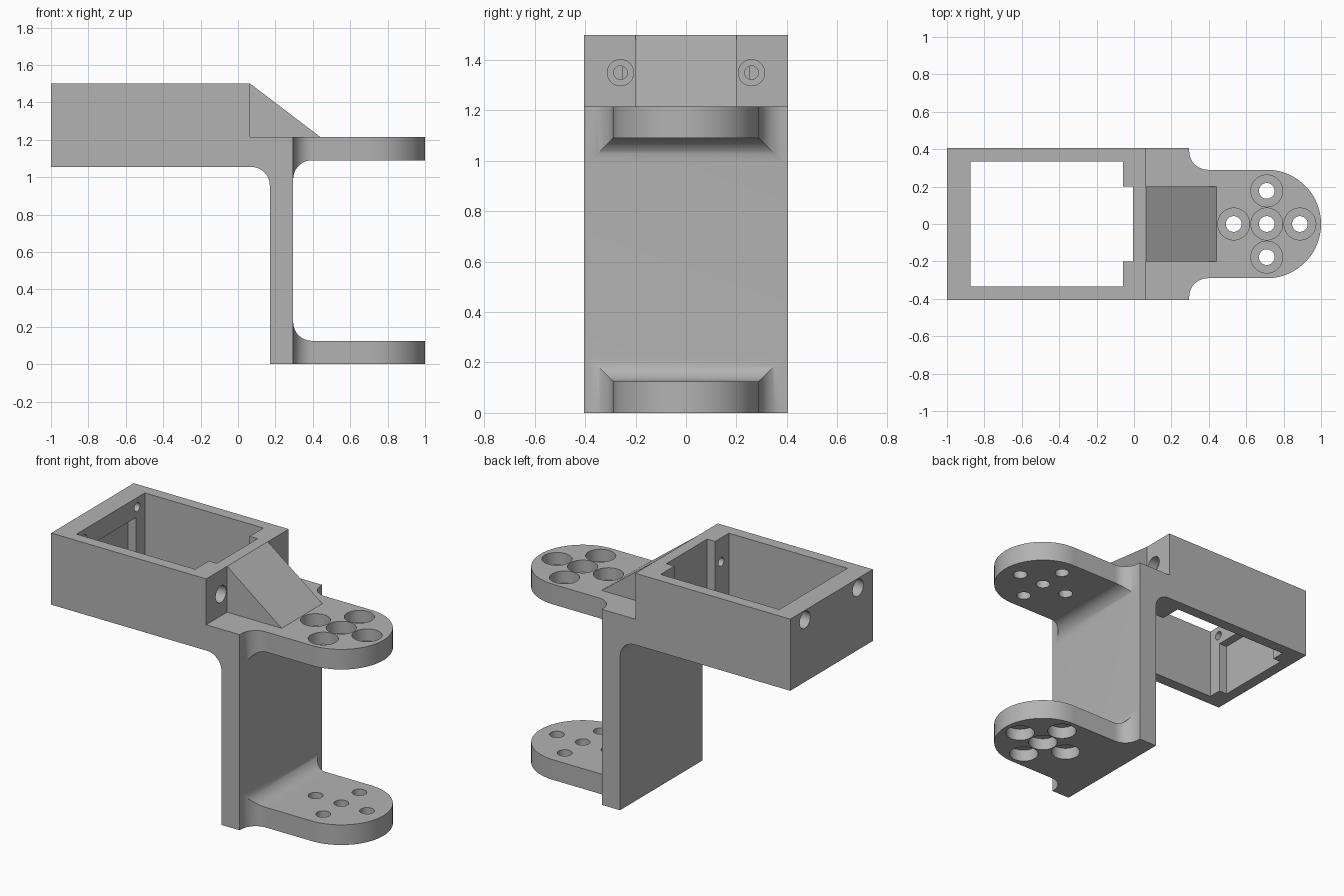
import bpy, bmesh
from math import pi, cos, sin, radians
from mathutils import Matrix, Vector

if "Cube" in bpy.data.objects:
    bpy.data.objects.remove(bpy.data.objects["Cube"])

grey = bpy.data.materials.new("light_grey")
COLOUR = (0.45, 0.45, 0.45, 1)
grey.use_nodes = True
grey.diffuse_color = COLOUR
grey.node_tree.nodes["Principled BSDF"].inputs["Base Color"].default_value = COLOUR

# Main dimensions
HALF = 0.405           # half width of body
FLOOR, RIM = 1.055, 1.5
DECK = 1.215           # top of upper flange
BACK, FACE = 0.17, 0.295
THICK, R = 0.125, 0.1  # flange thickness, fillet radius
TONGUE = 0.29          # flange half width
HUB = 0.71             # centre of flange end


def arc(cx, cz, r, start, end, steps=12):
    angles = [radians(start + (end - start) * i / steps) for i in range(steps + 1)]
    return [(cx + r * cos(a), cz + r * sin(a)) for a in angles]


def prism(name, points, low, high, axis):
    """Extrude an outline: axis 'Y' takes (x, z) points, 'Z' takes (x, y)."""
    bm = bmesh.new()
    place = (lambda a, b: (a, low, b)) if axis == "Y" else (lambda a, b: (a, b, low))
    face = bm.faces.new([bm.verts.new(place(*p)) for p in points])
    moved = bmesh.ops.extrude_face_region(bm, geom=[face])["geom"]
    shift = Vector((0, high - low, 0) if axis == "Y" else (0, 0, high - low))
    bmesh.ops.translate(bm, vec=shift, verts=[v for v in moved if isinstance(v, bmesh.types.BMVert)])
    return finish(name, bm)


def finish(name, bm):
    bmesh.ops.recalc_face_normals(bm, faces=bm.faces)
    mesh = bpy.data.meshes.new(name)
    bm.to_mesh(mesh)
    bm.free()
    mesh.materials.append(grey)
    obj = bpy.data.objects.new(name, mesh)
    bpy.context.collection.objects.link(obj)
    return obj


def block(name, x, y, z):
    corners = [(x[0], y[0]), (x[1], y[0]), (x[1], y[1]), (x[0], y[1])]
    return prism(name, corners, z[0], z[1], "Z")


def rod(name, centre, radius, length, axis):
    bm = bmesh.new()
    turn = Matrix.Rotation(pi / 2, 4, "Y") if axis == "X" else Matrix()
    bmesh.ops.create_cone(bm, cap_ends=True, segments=48, radius1=radius, radius2=radius,
                          depth=length, matrix=Matrix.Translation(centre) @ turn)
    return finish(name, bm)


def combine(target, tool, operation):
    """Apply a boolean and discard the tool."""
    mod = target.modifiers.new("combine", "BOOLEAN")
    mod.operation, mod.solver, mod.object = operation, "EXACT", tool
    bpy.context.view_layer.objects.active = target
    bpy.ops.object.modifier_apply(modifier=mod.name)
    bpy.data.objects.remove(tool)


# Box and upright plate with a filleted corner
side = [(-1, RIM), (-1, FLOOR)] + arc(BACK - R, FLOOR - R, R, 90, 0)
side += [(BACK, 0), (FACE, 0), (FACE, DECK), (0.065, DECK), (0.065, RIM)]
bracket = prism("servo_bracket", side, -HALF, HALF, "Y")

# Sloping rib on the upper deck
rib = prism("rib", [(0.065, RIM), (0.04, RIM), (0.04, DECK - 0.05), (0.44, DECK - 0.05),
                    (0.44, DECK)], -0.2, 0.2, "Y")
combine(bracket, rib, "UNION")

# Two rounded flanges, filleted to the plate on the inner face and the sides
root = FACE - 0.06
fillet = arc(FACE + R, -TONGUE - R, R, 180, 90)
outline = [(root, -TONGUE - R)] + fillet + arc(HUB, 0, TONGUE, -90, 90, 40)
outline += [(x, -y) for x, y in reversed(fillet)] + [(root, TONGUE + R)]
profile = [(root, 0), (1.1, 0), (1.1, THICK)] + arc(FACE + R, THICK + R, R, 270, 180)
profile += [(root, THICK + R)]
for name, base, sign in (("lower_flange", 0, 1), ("upper_flange", DECK, -1)):
    flange = prism(name, outline, min(base, base + sign * 0.4), max(base, base + sign * 0.4), "Z")
    section = prism("section", [(x, base + sign * z) for x, z in profile], -0.5, 0.5, "Y")
    combine(flange, section, "INTERSECT")
    combine(bracket, flange, "UNION")

# Open cavity, cable notch and end pocket
for x, y, z in (((-0.875, -0.06), 0.335, (1, 1.6)),
                ((-0.1, -0.005), 0.2, (1, 1.6)),
                ((-0.93, -0.8), 0.25, (1, 1.38))):
    combine(bracket, block("cavity_cutter", x, (-y, y), z), "DIFFERENCE")

# Counterbored screw holes through both flanges
for dx, dy in ((0, 0), (0.177, 0), (-0.177, 0), (0, 0.177), (0, -0.177)):
    combine(bracket, rod("hole", (HUB + dx, dy, 0.6), 0.042, 2, "Z"), "DIFFERENCE")
    for z in (0, DECK):
        combine(bracket, rod("bore", (HUB + dx, dy, z), 0.085, 0.15, "Z"), "DIFFERENCE")

# Counterbored screw holes through both box ends
for y in (-0.26, 0.26):
    for inner, outer, z in ((-0.06, 0.065, 1.35), (-0.875, -1, 1.44)):
        middle = (inner + outer) / 2
        combine(bracket, rod("hole", (middle, y, z), 0.027, 0.2, "X"), "DIFFERENCE")
        combine(bracket, rod("bore", (outer, y, z), 0.052, 0.13, "X"), "DIFFERENCE")

bpy.ops.object.select_all(action="DESELECT")
bracket.select_set(True)
bpy.context.view_layer.objects.active = bracket
bpy.ops.object.shade_smooth_by_angle(angle=radians(30))
